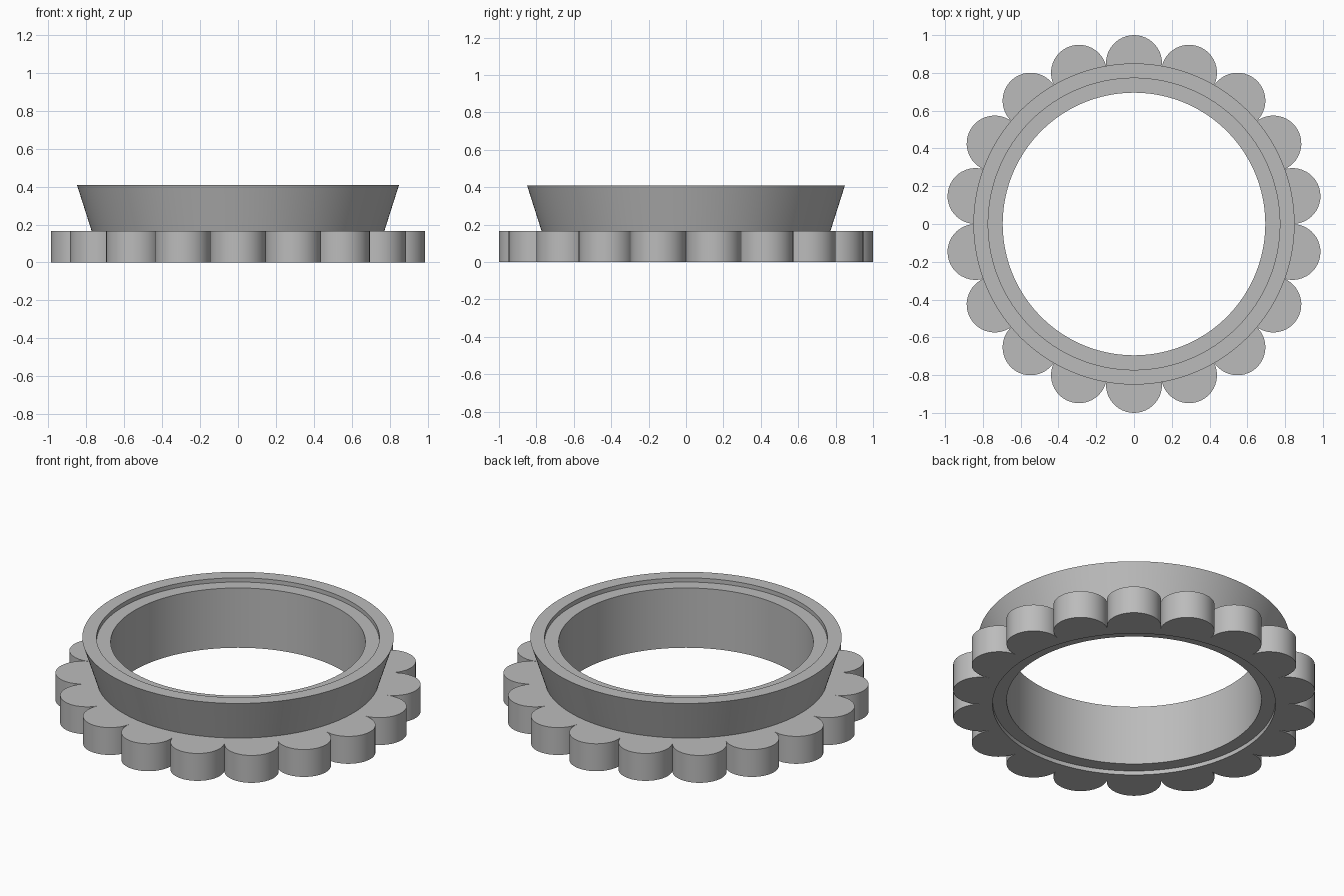
import bpy
import bmesh
from math import sin, cos, pi, radians

LOBES = 18
STEPS = 24                      # segments per lobe
COUNT = LOBES * STEPS
LOBE_CENTRE = 0.852
LOBE_RADIUS = 0.148
BORE, SEAT, RIM = 0.695, 0.772, 0.85
FLANGE_TOP, TOP, RECESS = 0.165, 0.41, 0.025

cube = bpy.data.objects.get("Cube")
if cube:
    bpy.data.objects.remove(cube, do_unlink=True)

grey = bpy.data.materials.new("plain grey")
grey.use_nodes = True
colour = (0.5, 0.5, 0.5, 1)
grey.diffuse_color = colour
grey.node_tree.nodes["Principled BSDF"].inputs["Base Color"].default_value = colour


def circle(radius, z):
    """Round loop, starting on the seam between two lobes."""
    return [(radius * cos(2 * pi * i / COUNT), radius * sin(2 * pi * i / COUNT), z)
            for i in range(COUNT)]


def scallop(z):
    """Loop of outward arcs that meet at cusps."""
    points = []
    half_step = pi / LOBES
    half_arc = pi / 2 + half_step
    for lobe in range(LOBES):
        middle = (2 * lobe + 1) * half_step
        for s in range(STEPS):
            turn = middle + half_arc * (2 * s / STEPS - 1)
            points.append((LOBE_CENTRE * cos(middle) + LOBE_RADIUS * cos(turn),
                           LOBE_CENTRE * sin(middle) + LOBE_RADIUS * sin(turn), z))
    return points


def closed_loft(name, loops):
    """Bridge the loops in order and join the last to the first."""
    bm = bmesh.new()
    rings = [[bm.verts.new(p) for p in loop] for loop in loops]
    for a, b in zip(rings, rings[1:] + rings[:1]):
        for i in range(COUNT):
            j = (i + 1) % COUNT
            bm.faces.new((a[i], a[j], b[j], b[i]))
    bmesh.ops.recalc_face_normals(bm, faces=bm.faces)
    mesh = bpy.data.meshes.new(name)
    bm.to_mesh(mesh)
    bm.free()
    mesh.materials.append(grey)
    obj = bpy.data.objects.new(name, mesh)
    bpy.context.collection.objects.link(obj)
    bpy.ops.object.select_all(action='DESELECT')
    obj.select_set(True)
    bpy.context.view_layer.objects.active = obj
    bpy.ops.object.shade_smooth_by_angle(angle=radians(15))
    return obj


# Flared collar with a straight bore and a shallow step at the top
closed_loft("flared_collar", [
    circle(BORE, RECESS), circle(BORE, TOP - RECESS),
    circle(SEAT, TOP - RECESS), circle(SEAT, TOP),
    circle(RIM, TOP), circle(SEAT, FLANGE_TOP), circle(SEAT, RECESS)])

# Scalloped grip around the foot, reaching below the collar
closed_loft("scalloped_flange", [
    circle(SEAT, 0), scallop(0), scallop(FLANGE_TOP), circle(SEAT, FLANGE_TOP)])
